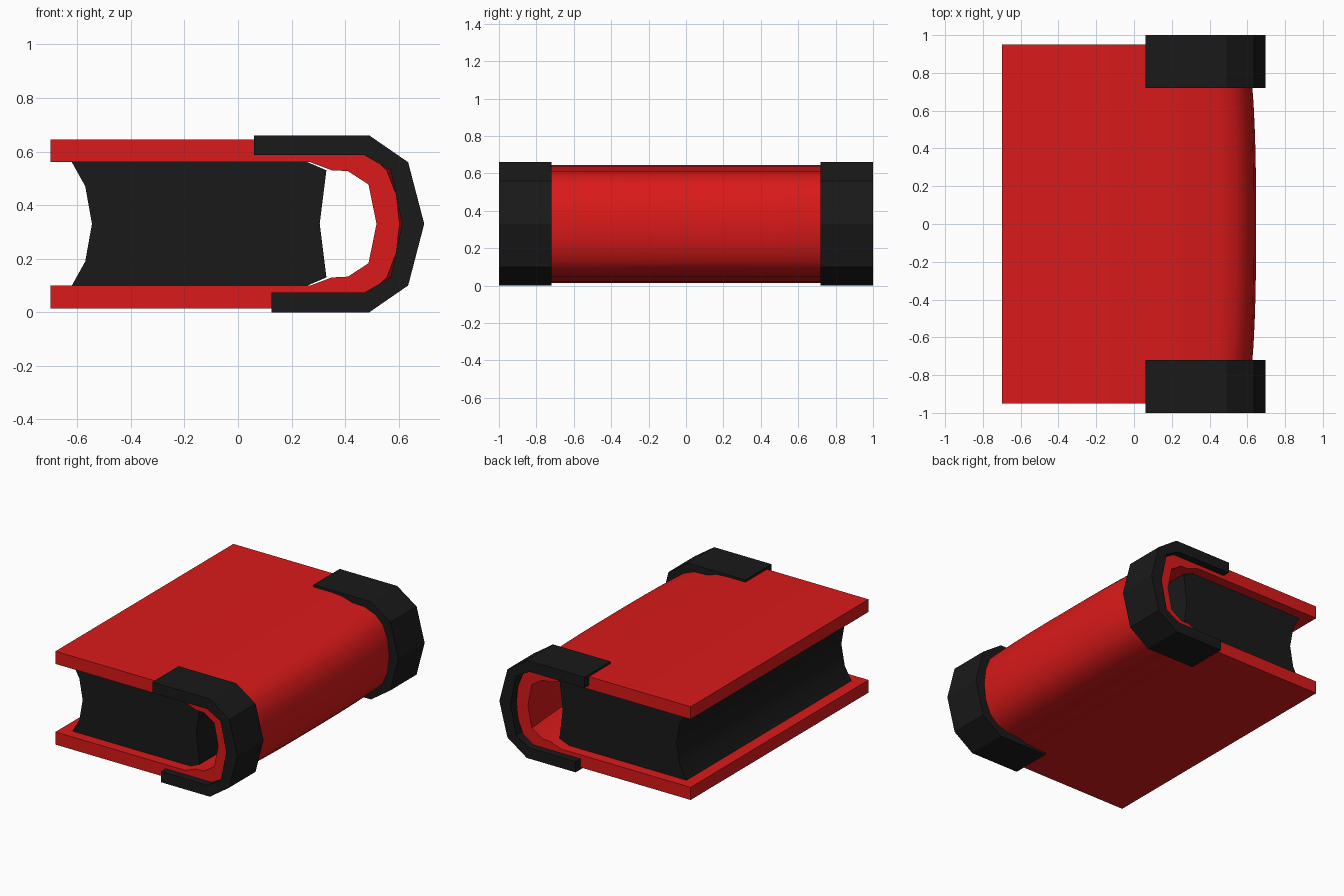
import bpy, bmesh, math

if "Cube" in bpy.data.objects:
    bpy.data.objects.remove(bpy.data.objects["Cube"])


def material(name, rgb):
    m = bpy.data.materials.new(name)
    m.diffuse_color = (*rgb, 1)
    m.use_nodes = True
    m.node_tree.nodes["Principled BSDF"].inputs["Base Color"].default_value = m.diffuse_color
    return m


red = material("red_leather", (0.7, 0.01, 0.01))
black = material("black", (0.01, 0.01, 0.01))
MID = 0.33


def mirrored(half):
    """Complete a top-half profile whose last point lies on the mid height."""
    return half + [(x, 2 * MID - z) for x, z in half[-2::-1]]


def loft(name, profile, ys, mat, shift=None, smooth=None):
    """Sweep a closed x-z profile along y, optionally shifting x."""
    bm = bmesh.new()
    rings = [[bm.verts.new((x + (shift(x, y) if shift else 0), y, z))
              for x, z in profile] for y in ys]
    n = len(profile)
    for a, b in zip(rings, rings[1:]):
        for i in range(n):
            j = (i + 1) % n
            bm.faces.new((a[i], a[j], b[j], b[i]))
    bm.faces.new(rings[0])
    bm.faces.new(rings[-1][::-1])
    bmesh.ops.recalc_face_normals(bm, faces=bm.faces)
    me = bpy.data.meshes.new(name)
    bm.to_mesh(me)
    bm.free()
    me.materials.append(mat)
    ob = bpy.data.objects.new(name, me)
    bpy.context.collection.objects.link(ob)
    if smooth:
        bpy.ops.object.select_all(action='DESELECT')
        ob.select_set(True)
        bpy.context.view_layer.objects.active = ob
        bpy.ops.object.shade_smooth_by_angle(angle=math.radians(smooth))
    return ob


# Cover: two boards joined by a rounded spine with hinge grooves
outer = mirrored([(-0.7, 0.645), (0.2, 0.645), (0.27, 0.64), (0.35, 0.617),
                  (0.43, 0.613), (0.5, 0.582), (0.555, 0.53),
                  (0.59, 0.44), (0.603, MID)])
inner = mirrored([(-0.7, 0.56), (0.27, 0.56), (0.35, 0.53), (0.41, 0.527),
                  (0.487, 0.477), (0.517, MID)])


# Spine bulges outward towards the middle of its length
def bulge(x, y):
    w = min(1, max(0, (x - 0.35) / 0.16))
    return 0.043 * w * (1 - abs(y / 0.95) ** 3)


loft("cover", outer + inner[::-1], [-0.95 + 1.9 * i / 12 for i in range(13)],
     red, bulge, 40)

# Page block with hollow fore edge and back
fore = mirrored([(-0.62, 0.56), (-0.57, 0.47), (-0.545, MID)])
back = mirrored([(0.26, 0.56), (0.33, 0.53), (0.305, MID)])
loft("page_block", fore + back[::-1], [-0.88, 0.88], black, smooth=30)

# Spine clasps at both ends, the upper arm longer than the lower one
clasp_outer = mirrored([(0.06, 0.66), (0.49, 0.66), (0.635, 0.56), (0.695, MID)])
clasp_inner = mirrored([(0.06, 0.587), (0.47, 0.587), (0.57, 0.53), (0.612, MID)])
clasp_outer[-1] = (0.125, 0.0)
clasp_inner[-1] = (0.125, 0.073)
for side, y0, y1 in (("front", -1.0, -0.72), ("rear", 0.72, 1.0)):
    loft(side + "_clasp", clasp_outer + clasp_inner[::-1], [y0, y1], black)
